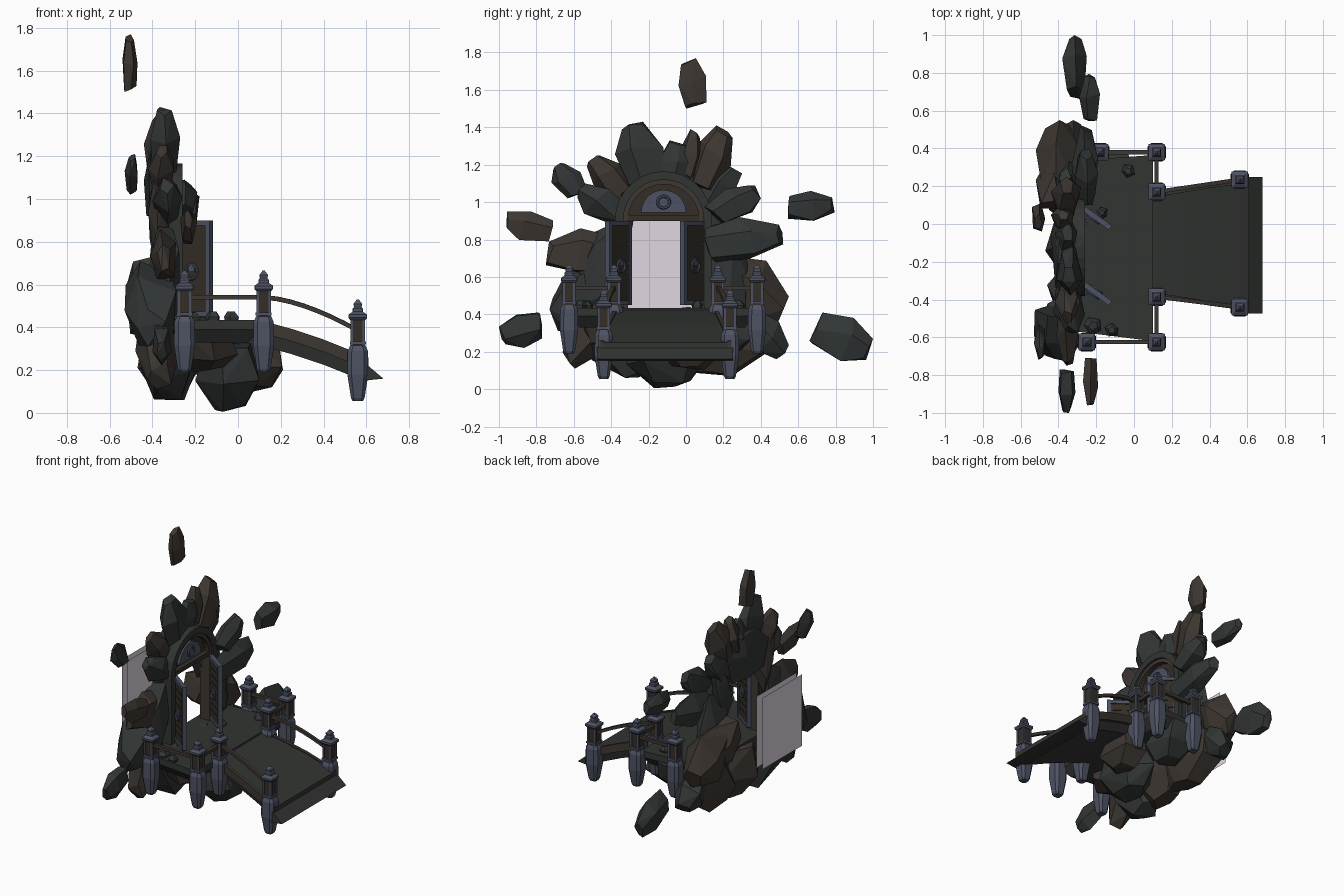
import bpy, bmesh, math, random
from mathutils import Matrix, Vector

if "Cube" in bpy.data.objects:
    bpy.data.objects.remove(bpy.data.objects["Cube"])


def mat(name, r, g, b):
    m = bpy.data.materials.new(name)
    m.diffuse_color = (r, g, b, 1)
    m.use_nodes = True
    m.node_tree.nodes["Principled BSDF"].inputs["Base Color"].default_value = m.diffuse_color
    return m


GREY = mat("grey_rock", .032, .037, .036)
BROWN = mat("brown_rock", .047, .038, .031)
DECK = mat("deck_stone", .032, .035, .032)
TRIM = mat("blue_stone", .075, .085, .125)
WOOD = mat("dark_wood", .035, .027, .02)
GLOW = mat("portal_glow", .75, .68, .75)
CY = -.12                                   # doorway centre line


def finish(name, bm, material):
    bmesh.ops.recalc_face_normals(bm, faces=bm.faces)
    me = bpy.data.meshes.new(name)
    bm.to_mesh(me)
    bm.free()
    me.materials.append(material)
    ob = bpy.data.objects.new(name, me)
    bpy.context.collection.objects.link(ob)
    return ob


def loft(name, rings, material):
    bm = bmesh.new()
    rows = [[bm.verts.new(p) for p in r] for r in rings]
    n = len(rows[0])
    for a, b in zip(rows, rows[1:]):
        for i in range(n):
            bm.faces.new((a[i], a[(i + 1) % n], b[(i + 1) % n], b[i]))
    bm.faces.new(rows[0])
    bm.faces.new(rows[-1])
    return finish(name, bm, material)


def boxes(name, items, material, matrix=Matrix()):
    bm = bmesh.new()
    for c, s in items:
        bmesh.ops.create_cube(bm, size=1, matrix=matrix @ Matrix.Translation(c) @ Matrix.Diagonal((*s, 1)))
    return finish(name, bm, material)


def rock(name, c, h, seed, material=GREY, tilt=0):
    """Tapered five-sided chunk, leaning by tilt, fitted to centre c and half sizes h."""
    rng = random.Random(seed)
    a0 = rng.uniform(0, 6.28)
    pts = []
    for z, r in ((-1, .75), (.15, 1), (1, .5)):
        for k in range(5):
            a = a0 + k * 1.2566 + rng.uniform(-.2, .2)
            q = r * rng.uniform(.85, 1.1)
            p = Vector((q * math.cos(a), q * math.sin(a), z * 1.2 + rng.uniform(-.15, .15)))
            pts.append(Matrix.Rotation(tilt, 3, 'X') @ p)
    lo = [min(p[k] for p in pts) for k in range(3)]
    hi = [max(p[k] for p in pts) for k in range(3)]
    bm = bmesh.new()
    for p in pts:
        bm.verts.new([c[k] + h[k] * (2 * (p[k] - lo[k]) / (hi[k] - lo[k]) - 1) for k in range(3)])
    res = bmesh.ops.convex_hull(bm, input=bm.verts)
    junk = [v for v in set(res["geom_interior"]) if isinstance(v, bmesh.types.BMVert)]
    bmesh.ops.delete(bm, geom=junk, context='VERTS')
    finish(name, bm, material)


# Crown of boulders around the doorway: x, y, z, half sizes, brown?
crown = [
    (-.34, -.25, 1.26, .07, .13, .17, 0), (-.36, -.05, 1.20, .06, .11, .13, 0),
    (-.38, .03, 1.26, .06, .06, .13, 1), (-.36, .14, 1.23, .08, .11, .18, 1),
    (-.36, -.41, 1.12, .06, .12, .13, 1), (-.33, -.45, .99, .07, .13, .11, 0),
    (-.25, .25, .99, .06, .15, .10, 0), (-.26, .31, .80, .07, .21, .12, 0),
    (-.36, .18, 1.07, .06, .12, .13, 0), (-.35, -.55, .74, .06, .20, .12, 1),
    (-.41, -.58, .51, .12, .15, .20, 0), (-.40, .36, .53, .12, .19, .18, 1),
    (-.34, .42, .29, .10, .13, .13, 0), (-.35, -.46, .62, .08, .11, .27, 0),
    (-.34, .22, .64, .08, .11, .27, 0), (-.42, .20, .58, .10, .12, .15, 1),
    (-.38, -.52, .33, .10, .14, .22, 1),
    # backing behind the arch
    (-.39, -.12, 1.08, .05, .22, .16, 0), (-.37, -.37, .92, .05, .09, .22, 1),
    (-.37, .13, .92, .05, .09, .22, 0),
]
for i, (x, y, z, a, b, c, br) in enumerate(crown):
    rock(f"crown_boulder_{i}", (x, y, z), (a, b, c), 10 + i, BROWN if br else GREY,
         math.atan2(CY - y, z - .72))

# Boulders under the terrace, narrow ends down
under = [
    (-.05, -.10, .17, .15, .22, .165, 0), (.10, .02, .22, .11, .17, .12, 1),
    (-.33, -.36, .25, .13, .20, .19, 0), (-.31, .20, .25, .14, .22, .18, 1),
    (-.14, .22, .29, .15, .17, .12, 0), (-.14, -.40, .30, .14, .15, .11, 1),
    (-.33, -.09, .25, .14, .24, .19, 1),
]
for i, (x, y, z, a, b, c, br) in enumerate(under):
    rock(f"under_boulder_{i}", (x, y, z), (a, b, c), 60 + i, BROWN if br else GREY, math.pi - y)

# Floating rocks
floating = [
    (-.505, .035, 1.635, .035, .075, .135, 1, .2), (-.50, -.625, 1.115, .03, .095, .095, 0, .5),
    (-.23, -.835, .87, .04, .125, .08, 1, 1.3), (-.235, .67, .98, .055, .125, .08, 0, -1.5),
    (-.355, -.885, .315, .045, .115, .095, 0, 1.8), (-.315, .83, .28, .065, .17, .13, 0, -1.9),
]
for i, (x, y, z, a, b, c, br, t) in enumerate(floating):
    rock(f"floating_rock_{i}", (x, y, z), (a, b, c), 90 + i, BROWN if br else GREY, t)

# Rubble on the terrace
for i, (x, y, s) in enumerate([(-.03, .28, .035), (-.17, .06, .03), (-.22, -.54, .045), (-.12, -.56, .035)]):
    rock(f"rubble_{i}", (x, y, .445), (s, s, .03), 120 + i)

# Terrace slab
loft("terrace", [[(-.38, -.56 + d, z), (.10 - d, -.62 + d, z), (.10 - d, .365 - d, z), (-.38, .33 - d, z)]
                 for z, d in ((.33, .05), (.39, 0), (.435, 0))], DECK)

# Sloping bridge, flaring outwards, with an end step
bridge = [(.02, .435, .33, .26), (.12, .42, .31, .265), (.25, .385, .275, .285),
          (.40, .335, .225, .31), (.55, .275, .165, .33), (.61, .25, .15, .34)]
loft("bridge", [[(x, -.11 - w, t), (x, -.11 + w, t), (x, -.11 + w - .03, b), (x, -.11 - w + .03, b)]
                for x, t, b, w in bridge], DECK)
loft("bridge_end_step", [[(.58, y, .25), (.615, y, .215), (.68, y, .16), (.58, y, .15)]
                         for y in (-.475, .25)], DECK)
for s, tag in ((-1, "left"), (1, "right")):
    loft(f"bridge_edge_{tag}", [[(x, -.11 + s * (w - .01), t + .008), (x, -.11 + s * (w + .012), t + .008),
                                 (x, -.11 + s * (w + .012), t - .05), (x, -.11 + s * (w - .01), t - .05)]
                                for x, t, b, w in bridge[1:]], BROWN)


# Lantern posts
def square(x, y, z, w, c=.65):
    k = w * c
    return [(x + a, y + b, z) for a, b in ((w, -k), (w, k), (k, w), (-k, w), (-w, k), (-w, -k), (-k, -w), (k, -w))]


def post(i, x, y, dz):
    P = lambda n, prof, m, c: loft(f"{n}_{i}", [square(x, y, z + dz, w, c) for w, z in prof], m)
    P("post_base", [(.024, .19), (.032, .205), (.049, .315), (.047, .425), (.036, .45)], TRIM, .6)
    P("post_lantern", [(.028, .45), (.028, .58)], WOOD, .9)
    boxes(f"post_frame_{i}", [((x + a * .028, y + b * .028, .515 + dz), (.013, .013, .13))
                              for a in (-1, 1) for b in (-1, 1)]
          + [((x, y, .462 + dz), (.075, .075, .014))], TRIM)
    P("post_cap", [(.036, .57), (.044, .58), (.044, .594), (.024, .608), (.024, .622), (.018, .63),
                   (.02, .645), (.005, .665)], TRIM, .92)


corners = [[(-.18, .38), (.12, .38), (.12, .17), (.56, .235)],
           [(-.25, -.625), (.12, -.625), (.12, -.385), (.56, -.44)]]
for s, run in enumerate(corners):
    for i, (x, y) in enumerate(run):
        post(s * 4 + i, x, y, -.135 if i == 3 else 0)
    # Handrails, the last one arched down the bridge
    for i, (a, b) in enumerate(zip(run, run[1:])):
        a, b = Vector(a), Vector(b)
        side = Vector((-(b - a).y, (b - a).x)).normalized() * .011
        rings = []
        for k in range(8):
            t = k / 7
            p = a.lerp(b, t)
            z = .54 - (.155 * t ** 1.6 if i == 2 else 0)
            rings.append([(*(p + side * u), z + v) for u, v in ((-1, -.011), (1, -.011), (1, .011), (-1, .011))])
        loft(f"handrail_{s}_{i}", rings, BROWN)


# Arched doorway
def arch(name, r0, r1, x0, x1, foot, material):
    path = [(-1, 0, foot)] + [(-math.cos(math.pi * k / 14), math.sin(math.pi * k / 14), .905)
                              for k in range(15)] + [(1, 0, foot)]
    loft(name, [[(x, CY + c * r, z + s * r) for x, r in ((x0, r0), (x1, r0), (x1, r1), (x0, r1))]
                for c, s, z in path], material)


def half_disc(name, r, x0, x1, z0, material):
    loft(name, [[(x, CY - math.cos(math.pi * k / 14) * r, z0 + math.sin(math.pi * k / 14) * r)
                 for k in range(15)] for x in (x0, x1)], material)


def ring(name, loc, rot, R, r, material):
    bpy.ops.mesh.primitive_torus_add(location=loc, rotation=rot, major_radius=R, minor_radius=r,
                                     major_segments=14, minor_segments=6)
    ob = bpy.context.object
    ob.name = name
    ob.data.materials.append(material)


arch("outer_arch", .215, .26, -.36, -.26, .43, DECK)
arch("inner_arch", .19, .217, -.35, -.275, .43, BROWN)
half_disc("fanlight_back", .20, -.34, -.31, .905, WOOD)
half_disc("fanlight_panel", .12, -.32, -.29, .945, TRIM)
ring("fanlight_ring", (-.288, CY, 1.0), (0, math.pi / 2, 0), .032, .008, TRIM)
boxes("door_lintel", [((-.31, CY, .915), (.07, .42, .03))], WOOD)

# Open door leaves: frame, slats, ring handle
for tag, a, b in (("left", (-.29, -.30), (-.125, -.42)), ("right", (-.285, .095), (-.125, -.02))):
    d = Vector(b) - Vector(a)
    L = d.length
    M = Matrix.Translation((*a, .45)) @ Matrix.Rotation(math.atan2(d.y, d.x), 4, 'Z')
    boxes(f"door_frame_{tag}", [((u, 0, .225), (.026, .03, .45)) for u in (.013, L - .013)]
          + [((L / 2, 0, z), (L, .028, .024)) for z in (.012, .438)], TRIM, M)
    boxes(f"door_slats_{tag}", [((L / 2, 0, .05 + k * .05), (L - .04, .018, .044)) for k in range(8)]
          + [((L / 2, 0, .225), (L - .04, .010, .42))], WOOD, M)
    for s in (-1, 1):
        p = M @ Vector((L * .5, s * .018, .21))
        ring(f"door_ring_{tag}_{s}", p, (math.pi / 2, 0, math.atan2(d.y, d.x)), .034, .007, TRIM)
        boxes(f"door_ring_boss_{tag}_{s}", [((L * .5, s * .014, .225), (.035, .014, .035))], TRIM, M)

# Glowing sheets behind the doorway
for i, x in enumerate((-.68, -.635)):
    bm = bmesh.new()
    bm.faces.new([bm.verts.new((x, y, z)) for y, z in ((-.34, .41), (.11, .41), (.11, .92), (-.34, .92))])
    finish(f"portal_sheet_{i}", bm, GLOW)
